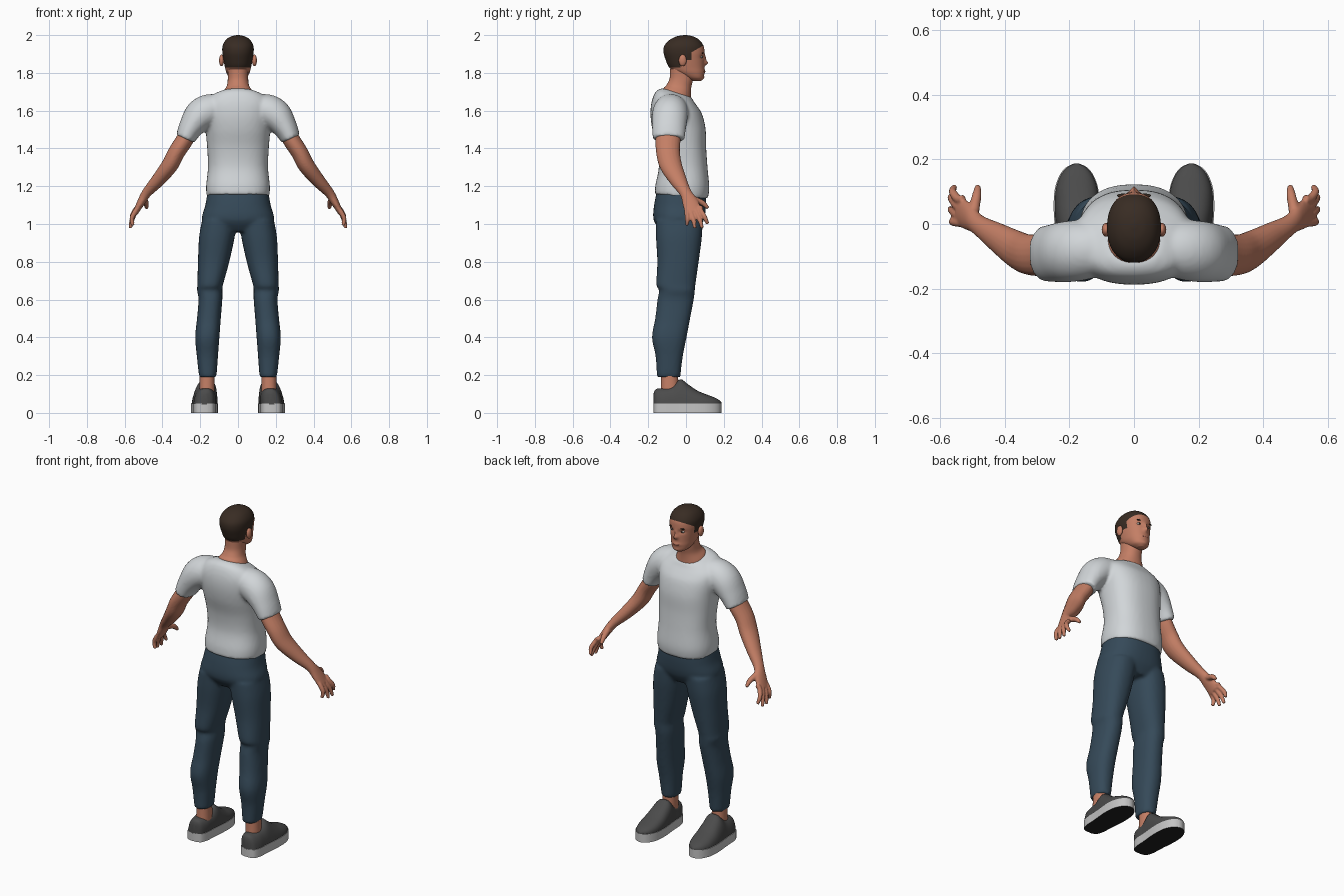
import bpy, bmesh, math
from mathutils import Vector

cube = bpy.data.objects.get("Cube")
if cube:
    bpy.data.objects.remove(cube, do_unlink=True)


def material(name, r, g, b):
    m = bpy.data.materials.new(name)
    m.use_nodes = True
    m.diffuse_color = (r, g, b, 1)
    bsdf = m.node_tree.nodes["Principled BSDF"]
    bsdf.inputs["Base Color"].default_value = (r, g, b, 1)
    bsdf.inputs["Roughness"].default_value = 0.8
    return m


SKIN = material("skin", .55, .21, .13)
HAIR = material("dark brown hair", .04, .025, .017)
SHIRT = material("pale grey cotton", .64, .67, .69)
DENIM = material("blue denim", .036, .068, .1)
SHOE = material("charcoal canvas", .07, .07, .07)
SOLE = material("off white rubber", .55, .55, .55)
TREAD = material("black tread", .015, .015, .015)
EYE = material("eye white", .6, .57, .53)
LIP = material("lip", .42, .14, .095)


def smooth_rows(rows, k=6):
    """Catmull-Rom interpolation of rows of numbers."""
    p = [Vector(r) for r in rows]
    p = [p[0]] + p + [p[-1]]
    out = []
    for a, b, c, d in zip(p, p[1:], p[2:], p[3:]):
        for i in range(k):
            t = i / k
            out.append((b * 2 + (c - a) * t + (a * 2 - b * 5 + c * 4 - d) * t ** 2
                        + (b * 3 - a - c * 3 + d) * t ** 3) * .5)
    return out + [p[-1]]


def oval(n, power=2.0):
    """Unit superellipse points."""
    pts = []
    for i in range(n):
        a = math.tau * i / n
        c, s = math.cos(a), math.sin(a)
        pts.append((math.copysign(abs(c) ** (2 / power), c),
                    math.copysign(abs(s) ** (2 / power), s)))
    return pts


def loft(bm, rings):
    loops = [[bm.verts.new(p) for p in ring] for ring in rings]
    for a, b in zip(loops, loops[1:]):
        for i in range(len(a)):
            j = (i + 1) % len(a)
            bm.faces.new((a[i], a[j], b[j], b[i]))
    bm.faces.new(loops[0])
    bm.faces.new(loops[-1])


def upright(bm, rows, power=2.2, side=1, n=40, k=6):
    """Stacked rings: z, half width, back y, front y, centre x, tilt."""
    rings = []
    for z, rx, yb, yf, cx, tilt in smooth_rows(rows, k):
        cy, ry = (yb + yf) / 2, (yf - yb) / 2
        rings.append([(side * (cx + rx * c), cy + ry * s, z + tilt * ry * s)
                      for c, s in oval(n, power)])
    loft(bm, rings)


def limb(bm, rows, side=1, n=20, k=6):
    """Tube along a path: x, y, z, half depth, half thickness."""
    rows = smooth_rows(rows, k)
    rings = []
    for i, r in enumerate(rows):
        t = rows[min(i + 1, len(rows) - 1)].to_3d() - rows[max(i - 1, 0)].to_3d()
        t.normalize()
        u = Vector((0, 1, 0))
        u = (u - t * u.dot(t)).normalized()
        v = t.cross(u)
        ring = [r.to_3d() + u * (r[3] * c) + v * (r[4] * s) for c, s in oval(n)]
        rings.append([(side * p.x, p.y, p.z) for p in ring])
    loft(bm, rings)


def finish(bm, name, *mats, voxel=0, rounds=4):
    bmesh.ops.recalc_face_normals(bm, faces=bm.faces)
    mesh = bpy.data.meshes.new(name)
    bm.to_mesh(mesh)
    bm.free()
    for m in mats:
        mesh.materials.append(m)
    ob = bpy.data.objects.new(name, mesh)
    bpy.context.collection.objects.link(ob)
    bpy.context.view_layer.objects.active = ob
    for o in bpy.context.selected_objects:
        o.select_set(False)
    ob.select_set(True)
    bpy.ops.object.shade_smooth_by_angle(angle=math.radians(50))
    if voxel:  # fuse overlapping volumes into one soft skin
        mesh.shade_smooth()
        rm = ob.modifiers.new("fuse", 'REMESH')
        rm.mode, rm.voxel_size, rm.use_smooth_shade = 'VOXEL', voxel, True
        sm = ob.modifiers.new("soften", 'SMOOTH')
        sm.factor, sm.iterations = .5, rounds
    return ob


def blob(name, mat, loc, size):
    bm = bmesh.new()
    bmesh.ops.create_uvsphere(bm, u_segments=20, v_segments=12, radius=1)
    for v in bm.verts:
        v.co = Vector(a * b for a, b in zip(v.co, size)) + Vector(loc)
    return finish(bm, name, mat)


# T-shirt: trunk and two sleeves
bm = bmesh.new()
upright(bm, [(1.145, .166, -.165, .116, 0, -.08), (1.2, .169, -.162, .123, 0, -.04),
             (1.3, .159, -.144, .114, 0, 0), (1.4, .163, -.152, .107, 0, 0),
             (1.5, .172, -.178, .104, 0, 0), (1.58, .182, -.188, .086, 0, 0),
             (1.635, .18, -.182, .06, 0, -.1), (1.675, .14, -.16, .04, 0, -.25),
             (1.695, .086, -.127, .03, 0, -.32)], power=2.4)
for side in (1, -1):
    limb(bm, [(.06, -.075, 1.625, .07, .06), (.14, -.08, 1.605, .09, .085),
              (.2, -.085, 1.575, .095, .085), (.25, -.09, 1.51, .09, .065),
              (.28, -.092, 1.45, .085, .052)], side, n=32)
finish(bm, "shirt", SHIRT, voxel=.01)

# Trousers: hips and two legs
bm = bmesh.new()
upright(bm, [(1.19, .158, -.15, .105, 0, 0), (1.1, .173, -.169, .106, 0, 0),
             (1.02, .19, -.171, .094, 0, 0), (.96, .13, -.13, .06, 0, 0)], power=2.4)
for side in (1, -1):
    upright(bm, [(1.02, .092, -.16, .088, .098, 0), (.93, .094, -.159, .084, .112, 0),
                 (.8, .083, -.152, .067, .129, 0), (.68, .068, -.157, .05, .147, 0),
                 (.65, .067, -.142, .047, .15, 0), (.6, .063, -.151, .041, .146, 0),
                 (.5, .063, -.163, .022, .154, 0), (.4, .064, -.18, .003, .1625, 0),
                 (.3, .056, -.161, -.017, .162, 0), (.19, .046, -.154, -.03, .16, 0)],
            power=2.3, side=side)
finish(bm, "trousers", DENIM, voxel=.01)

# Neck with the skin inside the collar
bm = bmesh.new()
upright(bm, [(1.66, .088, -.12, .03, 0, -.3), (1.695, .08, -.12, .026, 0, -.3),
             (1.73, .06, -.103, .028, 0, -.1), (1.77, .054, -.087, .038, 0, 0),
             (1.82, .055, -.085, .04, 0, 0)])
finish(bm, "neck", SKIN)

# Head: lofted skull with sculpted features, hairline cut by planes
bm = bmesh.new()
upright(bm, [(1.757, .02, .035, .078, 0, 0), (1.772, .045, 0, .092, 0, 0),
             (1.80, .061, -.055, .097, 0, 0), (1.83, .069, -.09, .097, 0, 0),
             (1.87, .077, -.108, .097, 0, 0), (1.91, .083, -.119, .098, 0, 0),
             (1.945, .081, -.114, .092, 0, 0), (1.975, .064, -.086, .07, 0, 0),
             (1.993, .037, -.05, .038, 0, 0), (1.9995, .008, -.014, .006, 0, 0)],
        n=72, k=7)
# bump: amount, x, z, x spread, z spread
bumps = [(.018, 0, 1.852, .013, .012), (.009, 0, 1.875, .009, .018),
         (-.008, .034, 1.885, .016, .011), (-.008, -.034, 1.885, .016, .011),
         (.005, 0, 1.808, .024, .009), (.004, 0, 1.772, .02, .01)]
for v in bm.verts:
    if v.co.y > .02:
        v.co.y += sum(a * math.exp(-((v.co.x - x) / sx) ** 2 - ((v.co.z - z) / sz) ** 2)
                      for a, x, z, sx, sz in bumps)
brow_point, brow_normal = Vector((0, .1, 1.95)), Vector((0, -.5, .86))
cuts = [(brow_point, brow_normal), ((0, .03, 0), (0, 1, 0)), ((0, -.03, 0), (0, 1, 0)),
        ((0, 0, 1.868), (0, 0, 1)), ((0, 0, 1.828), (0, 0, 1))]
for point, normal in cuts:
    bmesh.ops.bisect_plane(bm, geom=bm.verts[:] + bm.edges[:] + bm.faces[:],
                           plane_co=point, plane_no=normal)
for f in bm.faces:
    c = f.calc_center_median()
    hairy = ((c - brow_point).dot(brow_normal) > 0 or (c.y < .03 and c.z > 1.868)
             or (c.y < -.03 and c.z > 1.828))
    f.material_index = int(hairy and c.z > 1.828)
finish(bm, "head", SKIN, HAIR)
blob("mouth", LIP, (0, .095, 1.807), (.022, .0075, .006))

# Shoe stations: y, half width, top height
stations = [(-.172, .014, .1), (-.16, .042, .125), (-.12, .056, .132), (-.07, .059, .145),
            (-.03, .062, .178), (.01, .066, .152), (.06, .068, .118), (.11, .064, .097),
            (.15, .05, .082), (.175, .03, .068), (.187, .006, .057)]

for label, s in (("left", 1), ("right", -1)):
    # Face details
    blob(label + "_ear", SKIN, (s * .087, -.018, 1.866), (.013, .021, .031))
    blob(label + "_eye", EYE, (s * .033, .077, 1.885), (.013, .012, .007))
    blob(label + "_iris", HAIR, (s * .033, .084, 1.885), (.006, .0065, .006))
    blob(label + "_eyebrow", HAIR, (s * .034, .088, 1.905), (.019, .006, .004))

    # Arm, palm, fingers and thumb
    bm = bmesh.new()
    limb(bm, [(.245, -.09, 1.52, .06, .045), (.28, -.095, 1.45, .066, .046),
              (.325, -.095, 1.38, .063, .045), (.362, -.08, 1.31, .059, .044),
              (.425, -.04, 1.23, .045, .036), (.483, -.002, 1.165, .032, .026),
              (.513, .022, 1.115, .042, .021), (.542, .04, 1.062, .046, .015)], s)
    for fy, kz, tip in ((.078, 1.072, (.556, .115, 1.0)), (.054, 1.064, (.57, .086, .978)),
                        (.027, 1.06, (.57, .047, .978)), (.004, 1.064, (.556, .004, .992))):
        mid = (.562, (fy + tip[1]) / 2 + .003, (kz + tip[2]) / 2)
        limb(bm, [(.528, fy, kz + .02, .013, .013), (.545, fy, kz, .0135, .0135),
                  (*mid, .0125, .0125), (*tip, .009, .009)], s, n=12)
    limb(bm, [(.5, .02, 1.14, .02, .018), (.494, .055, 1.125, .017, .017),
              (.487, .09, 1.11, .0145, .0145), (.484, .117, 1.083, .009, .009)], s, n=12)
    finish(bm, label + "_arm", SKIN, voxel=.005, rounds=3)

    # Ankle
    bm = bmesh.new()
    upright(bm, [(.08, .042, -.135, -.035, .165, 0), (.16, .04, -.132, -.04, .164, 0),
                 (.24, .039, -.13, -.045, .162, 0)], side=s)
    finish(bm, label + "_ankle", SKIN)

    # Shoe upper: domed sections that lean inwards as they rise
    bm = bmesh.new()
    loft(bm, [[(s * (.178 + w * c - .1 * max(0, h) * (top - .045)), y,
                .045 + (top - .045) * max(0, h)) for c, h in oval(40, 2.6)]
              for y, w, top in smooth_rows(stations, 4)])
    bmesh.ops.remove_doubles(bm, verts=bm.verts, dist=.00005)
    finish(bm, label + "_shoe", SHOE)

    # Rubber sole with a dark underside
    bm = bmesh.new()
    outline = smooth_rows(stations, 4)
    edge = [(.178 + w + .003, y) for y, w, _ in outline]
    edge += [(.178 - w - .003, y) for y, w, _ in reversed(outline)]
    loft(bm, [[(s * x, y, z) for x, y in edge] for z in (0, .05)])
    for f in bm.faces:
        f.material_index = int(f.calc_center_median().z < .01)
    finish(bm, label + "_sole", SOLE, TREAD)
